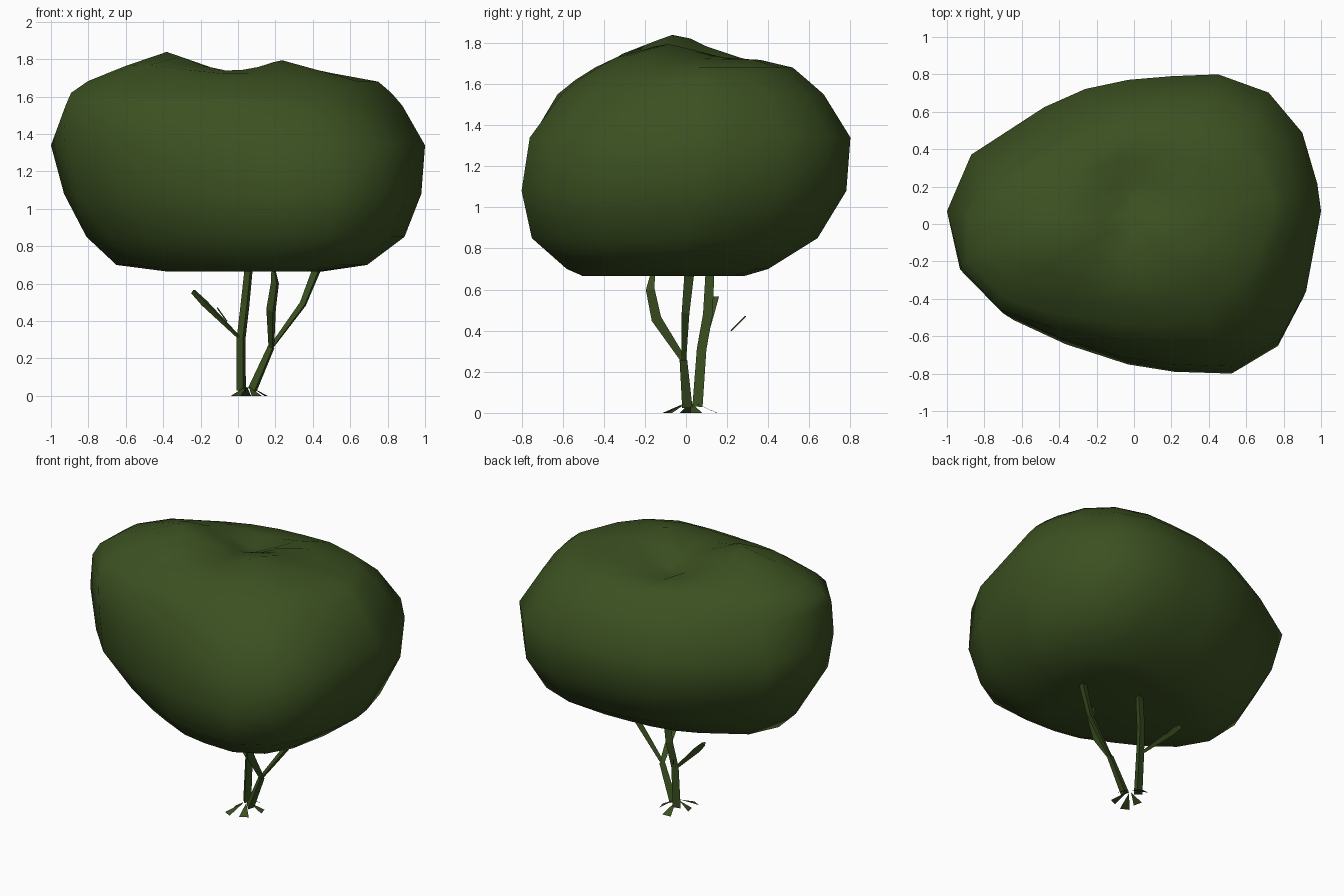
import bpy, bmesh, math
from mathutils import Vector

if "Cube" in bpy.data.objects:
    bpy.data.objects.remove(bpy.data.objects["Cube"])

green = bpy.data.materials.new("leaf green")
green.diffuse_color = (0.044, 0.081, 0.015, 1)
green.use_nodes = True
green.node_tree.nodes["Principled BSDF"].inputs["Base Color"].default_value = green.diffuse_color


def finish(bm, name, smooth):
    bmesh.ops.recalc_face_normals(bm, faces=bm.faces[:])
    me = bpy.data.meshes.new(name)
    for f in bm.faces:
        f.smooth = smooth
    bm.to_mesh(me)
    bm.free()
    me.materials.append(green)
    ob = bpy.data.objects.new(name, me)
    bpy.context.collection.objects.link(ob)
    return ob


# Canopy: plan outline scaled into a box (x0, x1, y0, y1) at each height
outline = [(1, .05), (.98, .2), (.9, .48), (.72, .7), (.45, .8), (.2, .79), (-.03, .77),
           (-.26, .72), (-.48, .62), (-.87, .36), (-1, .05), (-.93, -.27), (-.7, -.51),
           (-.41, -.64), (-.06, -.75), (.2, -.79), (.52, -.8), (.78, -.65), (.92, -.39)]
levels = [(.665, -.38, .45, -.50, .28), (.70, -.65, .69, -.58, .40), (.85, -.81, .89, -.75, .64),
          (1.08, -.93, .98, -.80, .78), (1.34, -1, 1, -.76, .80), (1.55, -.92, .88, -.65, .67),
          (1.62, -.89, .82, -.56, .59), (1.68, -.80, .75, -.46, .52), (1.72, -.60, .50, -.36, .36),
          (1.73, -.38, .28, -.20, .22), (1.72, -.16, .12, -.08, .14)]
# Soft humps and one hollow on the crown (x, y, height, radius)
humps = [(-.40, -.07, .11, .22), (.25, -.10, .065, .18), (-.02, .22, -.075, .14)]


def crown(x, y, z):
    fade = min(1, max(0, (z - 1.6) / .1))
    return z + fade * sum(h * math.exp(-((x - a) ** 2 + (y - b) ** 2) / (r * r))
                          for a, b, h, r in humps)


# Fuller or flatter plan corners: the front left leans out above and in below
def corner(u, v, z):
    w = abs(u * v / .8)
    high = min(1, max(0, (z - 1.34) / .2))
    low = min(1, max(0, (1.08 - z) / .25))
    if u < 0 and v < 0:
        return 1 + w * (.25 * high - .3 * low)
    if u * v < 0:
        return 1 - .13 * w * high
    return 1


bm = bmesh.new()
rings = []
for z, x0, x1, y0, y1 in levels:
    ring = []
    for u, v in outline:
        k = corner(u, v, z)
        x = (x0 + x1) / 2 + k * u * (x1 - x0) / 2
        y = (y0 + y1) / 2 + k * v / .8 * (y1 - y0) / 2
        ring.append(bm.verts.new((x, y, crown(x, y, z))))
    rings.append(ring)
n = len(outline)
for a, b in zip(rings, rings[1:]):
    for i in range(n):
        j = (i + 1) % n
        bm.faces.new((a[i], a[j], b[j], b[i]))
for ring, (x, y, z) in ((rings[0], (.03, -.1, .675)), (rings[-1], (-.02, .04, 1.715))):
    c = bm.verts.new((x, y, crown(x, y, z)))
    for i in range(n):
        bm.faces.new((ring[i], ring[(i + 1) % n], c))
finish(bm, "canopy", True)


# Stems: three-sided tapered tubes along a path of (x, y, z, radius)
def stem(name, path):
    bm = bmesh.new()
    pts = [Vector(p[:3]) for p in path]
    prev = None
    for k, p in enumerate(pts):
        d = (pts[min(k + 1, len(pts) - 1)] - pts[max(k - 1, 0)]).normalized()
        side = d.cross(Vector((.3, 1, .1))).normalized()
        up = d.cross(side)
        ring = [bm.verts.new(p + path[k][3] * (side * math.cos(t) + up * math.sin(t)))
                for t in (0, math.tau / 3, 2 * math.tau / 3)]
        if prev:
            for i in range(3):
                j = (i + 1) % 3
                bm.faces.new((prev[i], prev[j], ring[j], ring[i]))
        else:
            bm.faces.new(ring[::-1])
        prev = ring
    bm.faces.new(prev)
    finish(bm, name, False)


stem("left_stem", [(.02, .06, .03, .03), (.02, .08, .31, .028), (.04, .11, .48, .028), (.06, .12, .68, .026)])
stem("left_branch", [(.02, .08, .30, .010), (-.18, .13, .50, .022), (-.24, .15, .56, .016)])
stem("right_stem", [(.08, .01, .03, .03), (.18, -.01, .26, .022)])
stem("front_branch", [(.18, -.01, .26, .018), (.18, -.14, .46, .030), (.20, -.17, .60, .026), (.19, -.16, .68, .012)])
stem("right_branch", [(.18, -.01, .26, .014), (.35, 0, .49, .022), (.43, .02, .69, .028)])
stem("small_twig", [(-.06, .22, .40, .004), (-.11, .29, .47, .004)])

# Roots: small flat wedges spreading at the foot
bm = bmesh.new()
for x, y in ((-.03, 0), (.04, .15), (.15, .05), (.10, -.08), (-.01, -.10)):
    out = Vector((x - .05, y - .02, 0))
    side = Vector((-out.y, out.x, 0)).normalized() * .03
    tip = Vector((.05, .02, .05)) + out * .15
    foot = Vector((x, y, 0))
    a, b, c = (bm.verts.new(p) for p in (foot + side, foot - side, tip))
    bm.faces.new((a, b, c))
finish(bm, "roots", False)
